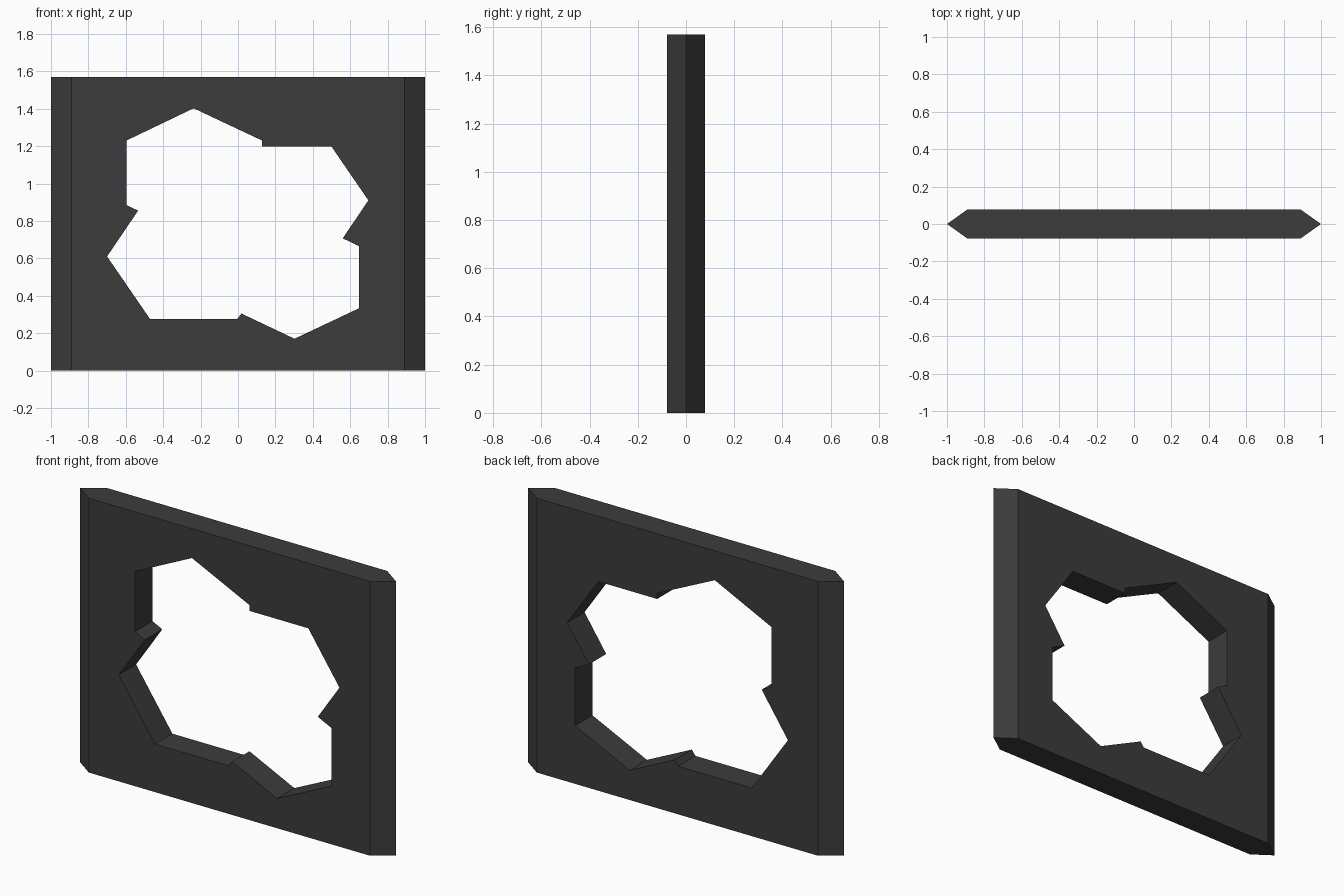
import bpy, bmesh
from mathutils import Vector

if "Cube" in bpy.data.objects:
    bpy.data.objects.remove(bpy.data.objects["Cube"])

HEIGHT, HALF_T = 1.57, 0.078


def prism(name, points, direction):
    """Extrude a closed profile along a direction into a solid."""
    bm = bmesh.new()
    face = bm.faces.new([bm.verts.new(p) for p in points])
    ext = bmesh.ops.extrude_face_region(bm, geom=[face], use_keep_orig=True)
    verts = [g for g in ext["geom"] if isinstance(g, bmesh.types.BMVert)]
    bmesh.ops.translate(bm, verts=verts, vec=Vector(direction))
    bmesh.ops.recalc_face_normals(bm, faces=bm.faces)
    mesh = bpy.data.meshes.new(name)
    bm.to_mesh(mesh)
    bm.free()
    obj = bpy.data.objects.new(name, mesh)
    bpy.context.collection.objects.link(obj)
    return obj


# Panel: flat plate with pointed left and right edges
plan = [(-1, 0), (-0.89, -HALF_T), (0.89, -HALF_T),
        (1, 0), (0.89, HALF_T), (-0.89, HALF_T)]
panel = prism("panel", [(x, y, 0) for x, y in plan], (0, 0, HEIGHT))

# Opening: outline of overlapping hexagons, cut straight through
outline = [(-0.237, 1.402), (0.128, 1.23), (0.128, 1.197), (0.50, 1.197),
           (0.697, 0.91), (0.56, 0.707), (0.647, 0.665), (0.647, 0.333),
           (0.302, 0.17), (0.018, 0.305), (-0.005, 0.275), (-0.47, 0.275),
           (-0.70, 0.61), (-0.534, 0.855), (-0.596, 0.885), (-0.596, 1.23)]
cutter = prism("opening_cutter", [(x, -0.3, z) for x, z in outline], (0, 0.6, 0))
cutter.hide_render = True

mod = panel.modifiers.new("opening", "BOOLEAN")
mod.operation = "DIFFERENCE"
mod.solver = "EXACT"
mod.object = cutter
bpy.context.view_layer.objects.active = panel
panel.select_set(True)
bpy.ops.object.modifier_apply(modifier=mod.name)
bpy.data.objects.remove(cutter)

# Dark finish
mat = bpy.data.materials.new("dark_grey")
mat.diffuse_color = (0.045, 0.045, 0.045, 1)
mat.use_nodes = True
mat.node_tree.nodes["Principled BSDF"].inputs["Base Color"].default_value = mat.diffuse_color
panel.data.materials.clear()
panel.data.materials.append(mat)
